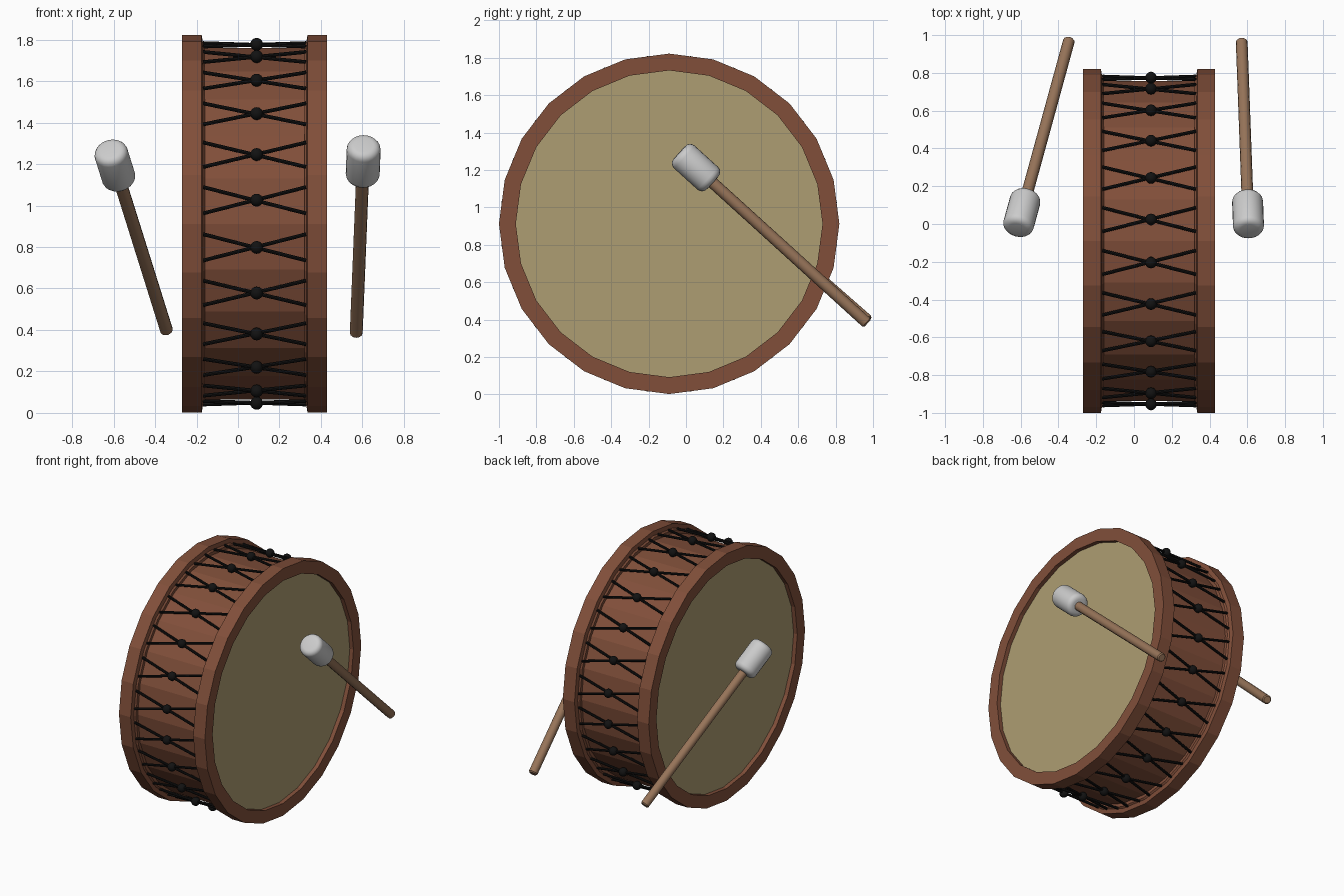
import bpy, bmesh
from math import cos, sin, pi, radians
from mathutils import Vector, Matrix

if "Cube" in bpy.data.objects:
    bpy.data.objects.remove(bpy.data.objects["Cube"])


def material(name, rgb):
    m = bpy.data.materials.new(name)
    m.diffuse_color = (*rgb, 1)
    m.use_nodes = True
    m.node_tree.nodes["Principled BSDF"].inputs["Base Color"].default_value = m.diffuse_color
    return m


WOOD = material("drum_wood", (0.22, 0.078, 0.042))
SKIN = material("drum_skin", (0.42, 0.34, 0.17))
CORD = material("black_cord", (0.006, 0.006, 0.006))
STICK = material("stick_wood", (0.31, 0.175, 0.10))


def finish(name, bm, mat=None, smooth=False):
    bmesh.ops.remove_doubles(bm, verts=bm.verts, dist=1e-5)
    bmesh.ops.recalc_face_normals(bm, faces=bm.faces)
    me = bpy.data.meshes.new(name)
    bm.to_mesh(me)
    bm.free()
    ob = bpy.data.objects.new(name, me)
    bpy.context.collection.objects.link(ob)
    if mat:
        me.materials.append(mat)
    if smooth:
        bpy.ops.object.select_all(action='DESELECT')
        ob.select_set(True)
        bpy.context.view_layer.objects.active = ob
        bpy.ops.object.shade_smooth_by_angle(angle=radians(40))
    return ob


def lathe(name, profile, base, axis, sides, mat=None, smooth=False):
    """Revolve (radius, height) points about an axis starting at base."""
    bm = bmesh.new()
    rot = Vector(axis).to_track_quat('Z', 'Y').to_matrix().to_4x4()
    mat4 = Matrix.Translation(base) @ rot
    rings = [[bm.verts.new(mat4 @ Vector((r * cos(2 * pi * i / sides), r * sin(2 * pi * i / sides), h)))
              for i in range(sides)] for r, h in profile]
    for a, b in zip(rings, rings[1:]):
        for i in range(sides):
            j = (i + 1) % sides
            bm.faces.new((a[i], a[j], b[j], b[i]))
    return finish(name, bm, mat, smooth)


C = Vector((0.08, -0.09, 0.912))
SIDES = 24

# Drum shell
lathe("drum_shell", [(0.848, -0.25), (0.848, 0.25)], C, (1, 0, 0), SIDES, WOOD)

# Rims with a chamfered inner shoulder, and recessed skins
for side, s in (("right", 1), ("left", -1)):
    lathe(side + "_rim",
          [(0.91, 0.35), (0.91, 0.255), (0.88, 0.25), (0.87, 0.24), (0.82, 0.24),
           (0.82, 0.35), (0.91, 0.35)], C, (s, 0, 0), SIDES, WOOD)
    bm = bmesh.new()
    bmesh.ops.create_circle(bm, cap_ends=True, segments=SIDES, radius=0.825,
                            matrix=Matrix.Translation(C + Vector((s * 0.32, 0, 0)))
                            @ Matrix.Rotation(s * pi / 2, 4, 'Y'))
    finish(side + "_skin", bm, SKIN)


# Crossed cords and knots around the shell, one per facet
def around(x, deg, r=0.873):
    a = radians(deg)
    return Vector((x, C.y + r * cos(a), C.z + r * sin(a)))


cords, knots = bmesh.new(), bmesh.new()
for k in range(SIDES):
    deg = 7.5 + 15 * k
    for s in (1, -1):
        p, q = around(-0.168, deg + 4.2 * s), around(0.328, deg - 4.2 * s)
        d = q - p
        bmesh.ops.create_cone(cords, cap_ends=True, segments=8, radius1=0.009, radius2=0.009,
                              depth=d.length, matrix=Matrix.Translation((p + q) / 2)
                              @ d.to_track_quat('Z', 'Y').to_matrix().to_4x4())
    bmesh.ops.create_uvsphere(knots, u_segments=12, v_segments=8, radius=0.031,
                              matrix=Matrix.Translation(around(0.09, deg)))
finish("cords", cords, CORD, True)
finish("knots", knots, CORD, True)


# Beaters: wooden handle with a padded rounded head
def beater(side, end, tip):
    end, tip = Vector(end), Vector(tip)
    d = tip - end
    n = d.length
    lathe(side + "_handle",
          [(0, 0), (0.024, 0), (0.031, 0.008), (0.031, n - 0.1)], end, d, 12, STICK, True)
    h, r, b = 0.24, 0.082, 0.035
    arc = [(r - b + b * sin(radians(t)), b - b * cos(radians(t))) for t in (0, 22.5, 45, 67.5, 90)]
    prof = [(0, 0)] + arc + [(x, h - y) for x, y in reversed(arc)] + [(0, h)]
    lathe(side + "_head", [(x, y + n - h) for x, y in prof], end, d, 24, None, True)


beater("right", (0.57, 0.97, 0.38), (0.607, -0.035, 1.293))
beater("left", (-0.343, 0.975, 0.393), (-0.618, -0.028, 1.27))
